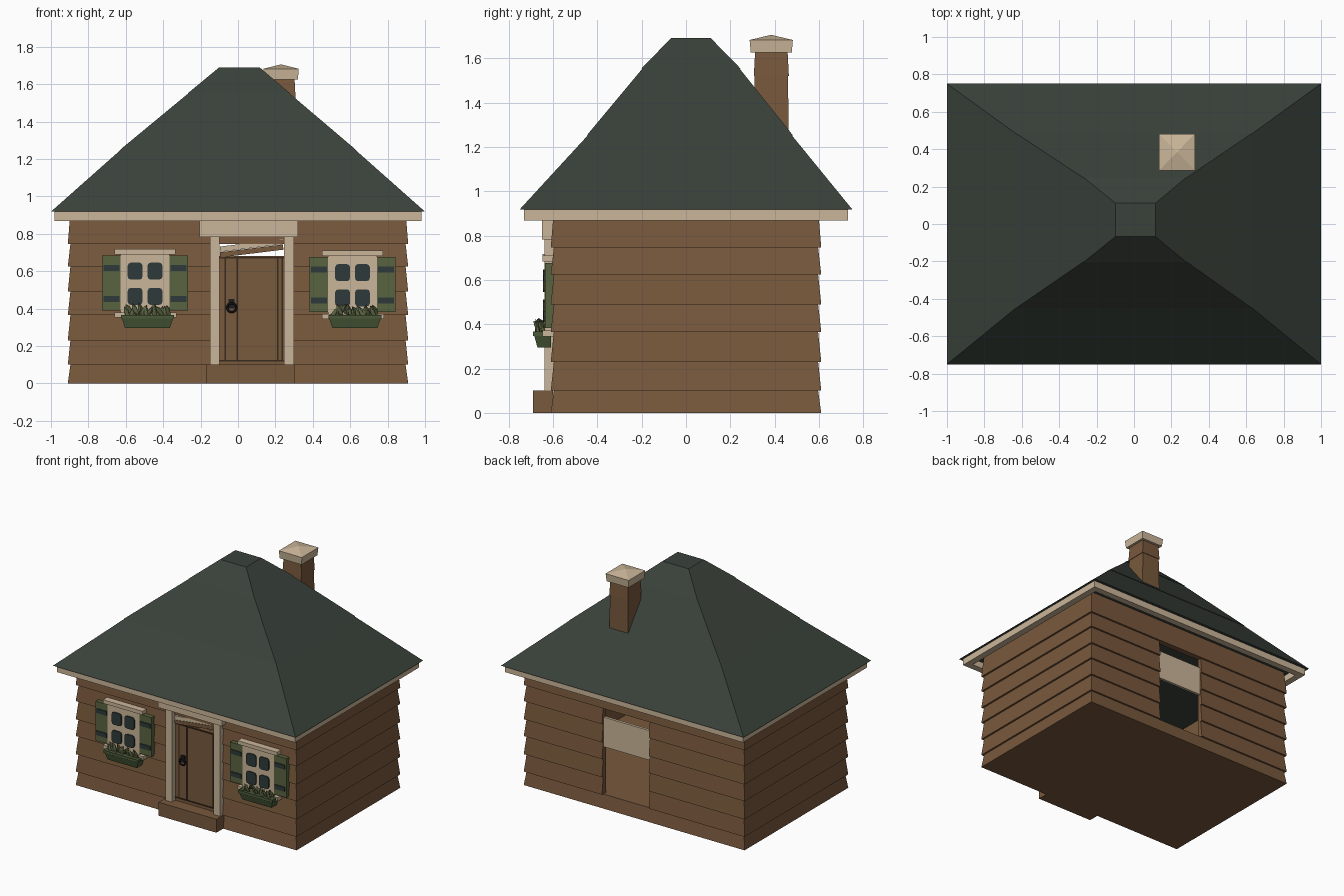
import bpy, bmesh, math, random
from mathutils import Matrix, Vector

cube = bpy.data.objects.get("Cube")
if cube:
    bpy.data.objects.remove(cube)
random.seed(4)


def material(name, r, g, b):
    m = bpy.data.materials.new(name)
    m.use_nodes = True
    m.diffuse_color = (r, g, b, 1)
    m.node_tree.nodes["Principled BSDF"].inputs["Base Color"].default_value = (r, g, b, 1)
    return m


WOOD = material("brown wood", .19, .1, .046)
GROOVE = material("dark brown", .04, .022, .012)
ROOF = material("dark slate green", .042, .054, .043)
CREAM = material("cream trim", .6, .47, .32)
SHUTTER = material("olive green", .1, .125, .05)
PLANTER = material("deep green", .068, .1, .04)
LEAF = material("leaf green", .11, .13, .055)
GLASS = material("dark glass", .028, .042, .042)
IRON = material("black iron", .012, .012, .014)


def finish(name, bm, mat):
    bmesh.ops.recalc_face_normals(bm, faces=bm.faces)
    mesh = bpy.data.meshes.new(name)
    bm.to_mesh(mesh)
    bm.free()
    mesh.materials.append(mat)
    ob = bpy.data.objects.new(name, mesh)
    bpy.context.scene.collection.objects.link(ob)
    return ob


def frustum(name, low, z0, high, z1, mat):
    """Solid between two rectangles (x0, x1, y0, y1) at heights z0 and z1."""
    bm = bmesh.new()
    rings = []
    for (x0, x1, y0, y1), z in ((low, z0), (high, z1)):
        rings.append([bm.verts.new((x, y, z)) for x, y in
                      ((x0, y0), (x1, y0), (x1, y1), (x0, y1))])
    bm.faces.new(rings[0])
    bm.faces.new(rings[1])
    for i in range(4):
        j = (i + 1) % 4
        bm.faces.new((rings[0][i], rings[0][j], rings[1][j], rings[1][i]))
    return finish(name, bm, mat)


def box(name, x0, x1, y0, y1, z0, z1, mat):
    return frustum(name, (x0, x1, y0, y1), z0, (x0, x1, y0, y1), z1, mat)


# Foundation course and doorstep
W, D, FLARE, THICK = .91, .61, .014, .045
DOOR_L, DOOR_R = -.12, .265
frustum("foundation", (-W, W, -D, D), 0, (-W + FLARE, W - FLARE, -D + FLARE, D - FLARE), .1, WOOD)
box("doorstep", -.17, .305, -.69, -.6, 0, .1, WOOD)

# Lapped siding, with the doorway left open front and back
seams = [.1, .23, .365, .49, .625, .745, .917]
for n, (z0, z1) in enumerate(zip(seams, seams[1:])):
    spans = [(-W, W)] if z0 > .7 else [(-W, DOOR_L), (DOOR_R, W)]
    for s, wall in ((-1, "front"), (1, "back")):
        for x0, x1 in spans:
            t0 = x0 + FLARE if x0 == -W else x0
            t1 = x1 - FLARE if x1 == W else x1
            inner = s * (D - THICK)
            low, high = sorted((s * D, inner)), sorted((s * (D - FLARE), inner))
            frustum(f"{wall}_siding_{n}", (x0, x1, *low), z0, (t0, t1, *high), z1, WOOD)
        low, high = sorted((s * W, s * (W - THICK))), sorted((s * (W - FLARE), s * (W - THICK)))
        y = D - THICK
        frustum(f"side_siding_{n}", (*low, -y, y), z0, (*high, -y, y), z1, WOOD)

# Eaves trim
EX, EY, EZ = .98, .73, .868
for s in (-1, 1):
    box("eaves_trim_long", -EX, EX, *sorted((s * EY, s * (EY - .05))), EZ, .922, CREAM)
    box("eaves_trim_side", *sorted((s * EX, s * (EX - .05))), -EY + .05, EY - .05, EZ, .922, CREAM)

# Hipped roof in three overlapping tiers
tiers = [((-1, 1, -.75, .75), .918), ((-.62, .62, -.44, .475), 1.255),
         ((-.26, .27, -.195, .24), 1.555), ((-.1, .115, -.068, .112), 1.69)]
for n, ((low, z0), (high, z1)) in enumerate(zip(tiers, tiers[1:])):
    lip = .008 if n else 0
    x0, x1, y0, y1 = low
    frustum(f"roof_tier_{n}", (x0 - lip, x1 + lip, y0 - lip, y1 + lip), z0 - lip / 2, high, z1, ROOF)

# Chimney
frustum("chimney_stack", (.15, .31, .305, .465), 1.1, (.156, .304, .31, .46), 1.52, WOOD)
frustum("chimney_neck", (.152, .308, .306, .464), 1.52, (.158, .302, .312, .458), 1.635, WOOD)
CAP = (.135, .325, .287, .482)
frustum("chimney_cap", (.14, .32, .292, .477), 1.625, CAP, 1.682, CREAM)
frustum("chimney_cap_top", CAP, 1.682, (.229, .231, .383, .385), 1.705, CREAM)

# Door frame, door and loose boards
box("left_door_post", .245, .3, -.638, -.56, .1, .785, CREAM)
box("right_door_post", -.15, -.098, -.638, -.56, .1, .785, CREAM)
box("door_lintel", -.205, .322, -.65, -.59, .782, .868, CREAM)
box("door", -.098, .245, -.595, -.565, .1, .68, WOOD)
for x in (-.068, -.004, .212, .236):
    box("door_groove", x - .004, x + .004, -.6, -.594, .12, .675, GROOVE)
for z in (.122, .672):
    box("door_rail_groove", -.098, .245, -.6, -.594, z - .004, z + .004, GROOVE)
for name, z, mat in (("loose_cream_board", .738, CREAM), ("loose_brown_board", .708, WOOD)):
    ob = box(name, -.17, .17, -.02, .02, -.014, .014, mat)
    ob.location = (.073, -.588, z)
    ob.rotation_euler.y = math.radians(-7)
box("back_door_panel", DOOR_L, DOOR_R, .57, .59, .45, .67, CREAM)

# Door handle: plate and ring
box("handle_plate", -.05, -.018, -.603, -.594, .4, .45, IRON)
bpy.ops.mesh.primitive_torus_add(major_radius=.024, minor_radius=.006, major_segments=16,
                                 minor_segments=6, location=(-.034, -.607, .405),
                                 rotation=(math.pi / 2, 0, 0))
ring = bpy.context.object
ring.name = "handle_ring"
ring.data.materials.append(IRON)
bpy.ops.object.shade_smooth_by_angle()


def pane(x, z):
    """Glass plate with clipped corners."""
    bm = bmesh.new()
    bmesh.ops.create_cube(bm, size=1, matrix=Matrix.Translation((x, -.642, z))
                          @ Matrix.Diagonal((.08, .008, .092, 1)))
    edges = [e for e in bm.edges if abs((e.verts[0].co - e.verts[1].co).y) > .005]
    bmesh.ops.bevel(bm, geom=edges, offset=.018, segments=2, profile=.5, affect='EDGES')
    finish("window_pane", bm, GLASS)


def plants(cx):
    """Row of pointed leaves fanning out of the flower box."""
    bm = bmesh.new()
    for i in range(16):
        x = cx - .11 + .22 * i / 15
        tilt = random.uniform(-.7, .7)
        lean = random.uniform(-.1, .5)
        pos = Vector((x, random.uniform(-.672, -.645), random.uniform(.37, .395)))
        m = (Matrix.Translation(pos) @ Matrix.Rotation(tilt, 4, 'Y') @ Matrix.Rotation(lean, 4, 'X')
             @ Matrix.Diagonal((.014, .011, .04, 1)))
        bmesh.ops.create_icosphere(bm, subdivisions=1, radius=1, matrix=m)
    finish("flower_box_leaves", bm, LEAF)


# Windows with shutters and flower boxes
for cx, dz in ((-.497, 0), (.612, -.008)):
    box("window_frame", cx - .13, cx + .13, -.638, -.59, .355 + dz, .7 + dz, CREAM)
    box("window_head", cx - .163, cx + .163, -.648, -.59, .69 + dz, .717 + dz, CREAM)
    box("window_sill", cx - .163, cx + .168, -.648, -.59, .353 + dz, .38 + dz, CREAM)
    for sx in (-1, 1):
        for z in (.6, .465):
            pane(cx + sx * .053, z + dz)
        mid = cx + sx * .179
        box("shutter", mid - .052, mid + .052, -.636, -.59, .39 + dz, .683 + dz, SHUTTER)
        for z in (.617, .452):
            box("shutter_batten", mid - .042, mid + .042, -.643, -.635, z - .016 + dz, z + .016 + dz, GLASS)
    x = cx + .013
    frustum("flower_box", (x - .12, x + .12, -.67, -.61), .295, (x - .138, x + .138, -.685, -.61), .35, PLANTER)
    box("flower_box_rim", x - .142, x + .142, -.69, -.61, .347, .366, PLANTER)
    plants(x)
